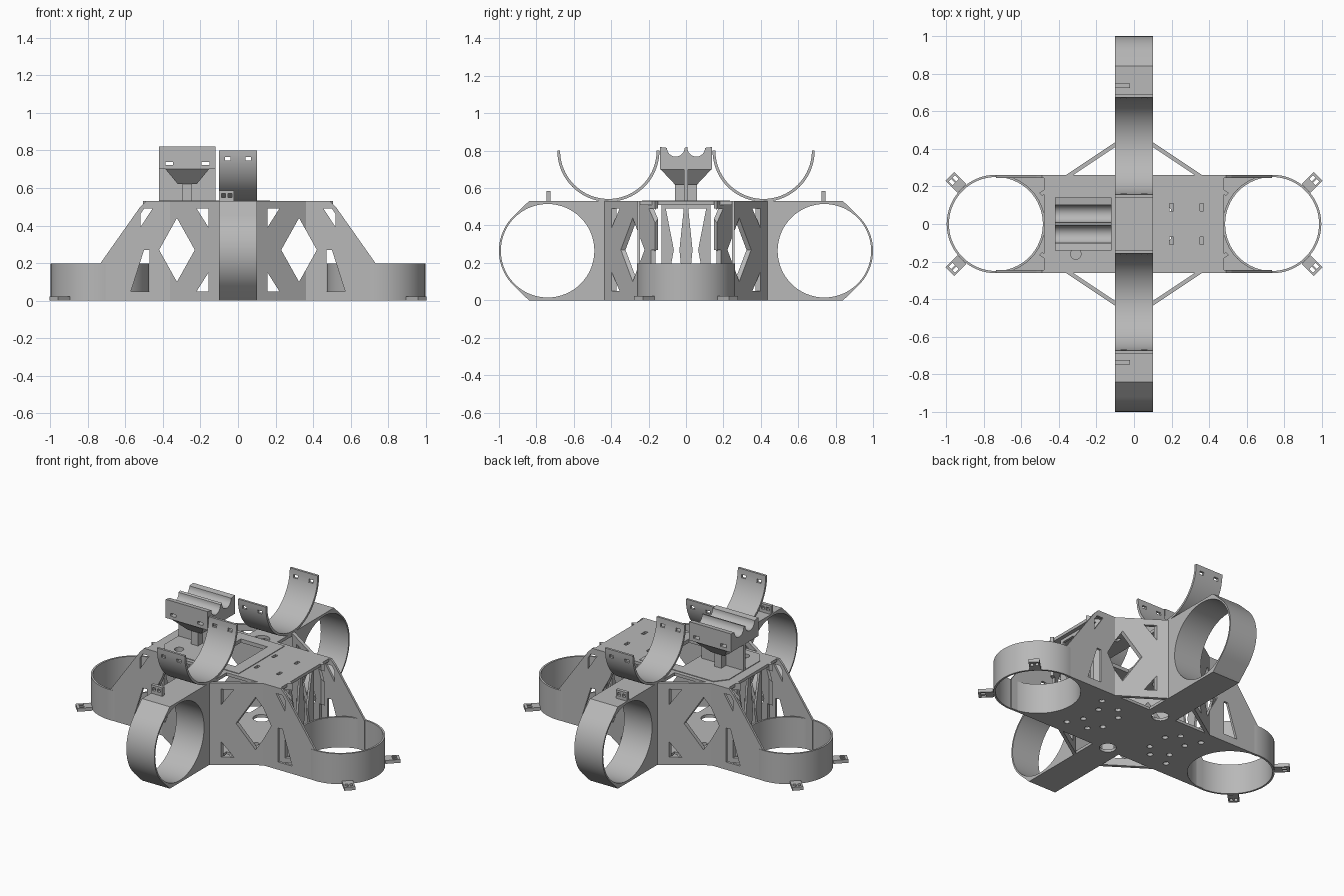
import bpy, bmesh, math
from mathutils import Vector, Matrix

old = bpy.data.objects.get("Cube")
if old:
    bpy.data.objects.remove(old, do_unlink=True)

grey = bpy.data.materials.new("plain grey")
grey.use_nodes = True
grey.diffuse_color = (0.48, 0.48, 0.48, 1)
grey.node_tree.nodes["Principled BSDF"].inputs["Base Color"].default_value = (0.48, 0.48, 0.48, 1)

# Where the two profile coordinates and the extrusion go for each axis
PLACE = {"x": lambda u, v, w: (w, u, v),
         "y": lambda u, v, w: (u, w, v),
         "z": lambda u, v, w: (u, v, w)}


def finish(name, bm):
    bmesh.ops.recalc_face_normals(bm, faces=bm.faces)
    mesh = bpy.data.meshes.new(name)
    bm.to_mesh(mesh)
    bm.free()
    mesh.materials.append(grey)
    obj = bpy.data.objects.new(name, mesh)
    bpy.context.collection.objects.link(obj)
    return obj


def prism(name, pts, axis, a, b):
    """Extrude a closed profile along an axis from a to b."""
    bm = bmesh.new()
    f = bm.faces.new([bm.verts.new(PLACE[axis](u, v, a)) for u, v in pts])
    ext = bmesh.ops.extrude_face_region(bm, geom=[f])["geom"]
    step = Vector(PLACE[axis](0, 0, b - a))
    bmesh.ops.translate(bm, vec=step, verts=[g for g in ext if isinstance(g, bmesh.types.BMVert)])
    return finish(name, bm)


def rect(u, v, w, h):
    return [(u - w/2, v - h/2), (u + w/2, v - h/2), (u + w/2, v + h/2), (u - w/2, v + h/2)]


def arc(cu, cv, r, start=0, end=360, n=64):
    count = n if end - start == 360 else n + 1
    angs = [math.radians(start + (end - start) * i / n) for i in range(count)]
    return [(cu + r * math.cos(t), cv + r * math.sin(t)) for t in angs]


def cut(obj, cutters):
    """Subtract prisms given as (profile, axis, from, to)."""
    for c in cutters:
        tool = prism("cutter", *c)
        tool.hide_render = True
        m = obj.modifiers.new("cut", "BOOLEAN")
        m.operation, m.solver, m.object = "DIFFERENCE", "EXACT", tool
        dg = bpy.context.evaluated_depsgraph_get()
        mesh = bpy.data.meshes.new_from_object(obj.evaluated_get(dg))
        obj.modifiers.clear()
        obj.data = mesh
        bpy.data.objects.remove(tool, do_unlink=True)
    return obj


def flip(pts, s, t=1):
    return [(u * s, v * t) for u, v in pts]


def smooth(obj):
    bpy.ops.object.select_all(action="DESELECT")
    obj.select_set(True)
    bpy.context.view_layer.objects.active = obj
    bpy.ops.object.shade_smooth_by_angle(angle=math.radians(20))


H = 0.53       # body height
RX = 0.735     # upright-axis ring centre
SIDES = (-1, 1)

# Base plate with ring openings, port holes and bolt holes
cross = [(RX, -.26), (RX, .26), (.1, .26), (.1, .44), (-.1, .44), (-.1, .26)]
cross += flip(cross, -1, -1)
base = prism("base_plate", cross, "z", 0, .018)
holes = [(arc(s * RX, 0, .25), "z", -.1, .1) for s in SIDES]
holes += [(arc(0, s * .24, .05, n=24), "z", -.1, .1) for s in SIDES]
for s in SIDES:
    for t in SIDES:
        for u, v in ((.18, .07), (.24, .14), (.33, .07), (.38, .16)):
            holes.append((arc(s * u, t * v, .018, n=12), "z", -.1, .1))
smooth(cut(base, holes))

# Top deck with central opening, ports and strap slots
deck_shape = [(.48, -.26), (.48, .26), (.1, .26), (.1, .44), (-.1, .44), (-.1, .26)]
deck_shape += flip(deck_shape, -1, -1)
openings = [(rect(0, 0, .19, .33), "z", .3, .8)]
for s in SIDES:
    openings += [(arc(0, s * .24, .05, n=24), "z", .3, .8),
                 (arc(-.31, s * .16, .028, n=20), "z", .3, .8)]
    openings += [(rect(x, s * .09, .02, .04), "z", .3, .8) for x in (.2, .36)]
smooth(cut(prism("top_deck", deck_shape, "z", H - .02, H), openings))
cover = [(.17, -.235), (.17, .235), (-.36, .235), (-.42, .16), (-.42, -.16), (-.36, -.235)]
smooth(cut(prism("deck_cover", cover, "z", H - .001, H + .004), openings[:5]))

# Lattice windows shared by the side walls
windows = [
    [(.23, .27), (.325, .10), (.42, .27), (.325, .44)],
    [(.157, .49), (.22, .49), (.157, .39)],
    [(.157, .05), (.22, .05), (.157, .15)],
    [(.455, .49), (.50, .49), (.52, .46), (.52, .39)],
    [(.47, .05), (.57, .05), (.50, .27), (.47, .27)],
]
wall = [(.35, 0), (RX, 0), (RX, .195), (.52, .50), (.49, H), (.35, H)]
for s in SIDES:
    end = "left" if s > 0 else "right"
    for t in SIDES:
        side = "back" if t > 0 else "front"
        tools = [(flip(w, s), "y", t * .05, t * .6) for w in windows]
        # Gusset wall running along the body, then the slanted brace wall
        cut(prism(f"{end}_{side}_gusset", flip(wall, s), "y", t * .245, t * .26), tools)
        brace = [(.1, .435), (.1, .41), (.49, .15), (.505, .165)]
        cut(prism(f"{end}_{side}_brace", flip(brace, s, t), "z", 0, H), tools)

        # Corner tab on the ring, turned to point outward
        tab = cut(prism(f"{end}_{side}_ring_tab", rect(0, 0, .09, .065), "z", 0, .022),
                  [(rect(.015, v, .028, .018), "z", -.1, .1) for v in (-.014, .014)])
        ang = math.atan2(t, s)
        tab.data.transform(Matrix.Translation((s * .948, t * .222, 0)) @ Matrix.Rotation(ang, 4, "Z"))

    # Upright-axis thruster ring
    ring = prism(f"{end}_ring", arc(s * RX, 0, .262), "z", 0, .197)
    smooth(cut(ring, [(arc(s * RX, 0, .25), "z", -.1, .4)]))

    # Inner end frame with hourglass windows
    glass = [(.012, .49), (.108, .49), (.065, .27), (.108, .04), (.012, .04), (.035, .27)]
    cut(prism(f"{end}_inner_frame", rect(0, .26, .26, .51), "x", s * .44, s * .455),
        [(flip(glass, t), "x", -1, 1) for t in SIDES])

for t in SIDES:
    side = "back" if t > 0 else "front"
    # Arm housing with a sideways thruster tunnel
    outer = [(.42, 0), (.84, 0)] + arc(.74, .265, .26, -46, 46, 20) + [(.84, H), (.42, H)]
    arm = prism(f"{side}_arm", flip(outer, t), "x", -.1, .1)
    smooth(cut(arm, [(arc(t * .74, .265, .25), "x", -.3, .3)]))

    # Open half-round cradle with strap slots
    half = arc(.415, .8, .273, 180, 360, 40) + arc(.415, .8, .258, 180, 360, 40)[::-1]
    cradle = prism(f"{side}_cradle", flip(half, t), "x", -.1, .1)
    smooth(cut(cradle, [(rect(x, .755, .03, .02), "y", -1, 1) for x in (-.055, .055)]))
    prism(f"{side}_cradle_foot", flip(rect(.415, .533, .09, .012), t), "x", -.1, .1)

    # Small upright tab on the arm
    cut(prism(f"{side}_arm_tab", rect(-.06, .555, .08, .06), "y", t * .725, t * .747),
        [(rect(x, .56, .022, .02), "y", -1, 1) for x in (-.078, -.043)])

# Tube holder: scooped block on a flared post with a stiffening web
px = -.27
block = [(-.14, .70), (.14, .70), (.14, .82)]
for c in (.055, -.055):
    block += arc(c, .815, .047, 0, -180, 16)
    block += [(c - .047, .82)] if c > 0 else []
block.append((-.14, .82))
block = prism("tube_holder", block, "x", px - .15, px + .15)
smooth(cut(block, [(rect(px + s * .097, .73, .04, .018), "y", -.4, .4) for s in SIDES]))
prism("holder_web", rect(px, .62, .30, .20), "y", -.011, .011)
prism("holder_post", rect(px, 0, .05, .12), "z", H - .01, .63)

bm = bmesh.new()
low = [bm.verts.new((x, y, .62)) for x, y in rect(px, 0, .10, .12)]
high = [bm.verts.new((x, y, .705)) for x, y in rect(px, 0, .24, .28)]
bm.faces.new(low)
bm.faces.new(high)
for i in range(4):
    j = (i + 1) % 4
    bm.faces.new((low[i], low[j], high[j], high[i]))
finish("holder_flare", bm)
